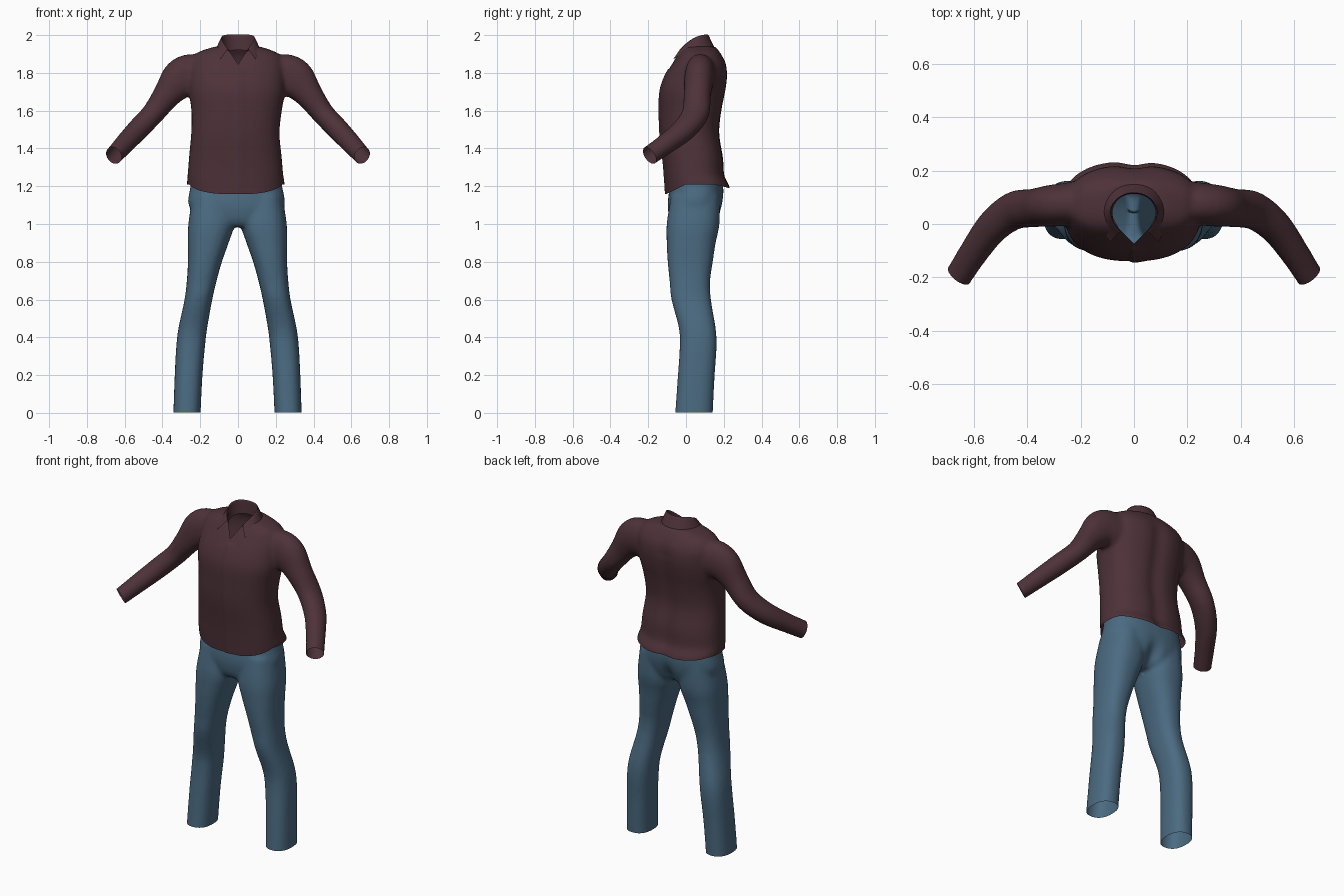
import bpy, bmesh, math
from mathutils import Vector

cube = bpy.data.objects.get("Cube")
if cube:
    bpy.data.objects.remove(cube, do_unlink=True)


def material(name, rgb):
    m = bpy.data.materials.new(name)
    m.use_nodes = True
    m.diffuse_color = (*rgb, 1)
    for node in m.node_tree.nodes:
        if node.type == 'BSDF_PRINCIPLED':
            node.inputs["Base Color"].default_value = (*rgb, 1)
            node.inputs["Roughness"].default_value = 0.9
    return m


MAROON = material("maroon cloth", (0.075, 0.032, 0.040))
DENIM = material("blue denim", (0.070, 0.145, 0.220))


def clamp(t):
    return max(0.0, min(1.0, t))


def bump(t):
    return math.exp(-t * t)


def spline(rows, steps=4):
    """Catmull-Rom interpolation of section rows."""
    pts = [rows[0]] + list(rows) + [rows[-1]]
    out = []
    for p, q, r, s in zip(pts, pts[1:], pts[2:], pts[3:]):
        for k in range(steps):
            t = k / steps
            out.append([b + 0.5 * t * (c - a + t * (2*a - 5*b + 4*c - d + t * (3*(b - c) + d - a)))
                        for a, b, c, d in zip(p, q, r, s)])
    return out + [list(rows[-1])]


def ring(bm, centre, u, v, power=2.4, n=36):
    """Rounded-box section around a centre, with half axes u and v."""
    verts = []
    for i in range(n):
        a = 2 * math.pi * i / n
        c, s = math.cos(a), math.sin(a)
        verts.append(bm.verts.new(centre + u * math.copysign(abs(c) ** (2 / power), c)
                                  + v * math.copysign(abs(s) ** (2 / power), s)))
    return verts


def loft(bm, rings):
    """Closed tube through the rings."""
    for a, b in zip(rings, rings[1:]):
        for i in range(len(a)):
            j = (i + 1) % len(a)
            bm.faces.new((a[i], a[j], b[j], b[i]))
    bm.faces.new(rings[0])
    bm.faces.new(rings[-1])


def upright(bm, rows):
    """Tube from rows of z, x range and y range."""
    loft(bm, [ring(bm, Vector(((x0 + x1) / 2, (y0 + y1) / 2, z)),
                   Vector(((x1 - x0) / 2, 0, 0)), Vector((0, (y1 - y0) / 2, 0)))
              for z, x0, x1, y0, y1 in spline(rows)])


def limb(bm, rows):
    """Tube along a bent path from rows of x, y, z and two radii."""
    rows = spline(rows)
    pts = [Vector(r[:3]) for r in rows]
    rings = []
    for i, r in enumerate(rows):
        t = (pts[min(i + 1, len(pts) - 1)] - pts[max(i - 1, 0)]).normalized()
        u = (Vector((0, 1, 0)) - t * t.y).normalized()
        rings.append(ring(bm, pts[i], u * r[3], t.cross(u) * r[4], 2.1))
    loft(bm, rings)


def make_object(name, bm, mat):
    mesh = bpy.data.meshes.new(name)
    bm.to_mesh(mesh)
    bm.free()
    mesh.materials.clear()
    mesh.materials.append(mat)
    mesh.shade_smooth()
    obj = bpy.data.objects.new(name, mesh)
    bpy.context.collection.objects.link(obj)
    return obj


def fuse(bm, mat):
    """Blend overlapping tubes into one smooth skin and return it as a bmesh."""
    bmesh.ops.recalc_face_normals(bm, faces=bm.faces[:])
    obj = make_object("blend", bm, mat)
    remesh = obj.modifiers.new("remesh", 'REMESH')
    remesh.mode = 'VOXEL'
    remesh.voxel_size = 0.011
    smooth = obj.modifiers.new("smooth", 'SMOOTH')
    smooth.factor = 0.5
    smooth.iterations = 8
    deps = bpy.context.evaluated_depsgraph_get()
    mesh = bpy.data.meshes.new_from_object(obj.evaluated_get(deps))
    out = bmesh.new()
    out.from_mesh(mesh)
    bpy.data.objects.remove(obj, do_unlink=True)
    bpy.data.meshes.remove(mesh)
    return out


def trim(bm, co, no):
    """Open the skin by removing everything past a plane."""
    bmesh.ops.bisect_plane(bm, geom=bm.verts[:] + bm.edges[:] + bm.faces[:],
                           plane_co=co, plane_no=no, clear_outer=True)


# Shirt body and sleeves
bm = bmesh.new()
upright(bm, [(1.08, -.265, .245, -.10, .23), (1.19, -.27, .247, -.107, .237),
             (1.25, -.267, .24, -.112, .207), (1.35, -.26, .232, -.122, .20),
             (1.48, -.248, .22, -.137, .18), (1.60, -.247, .232, -.14, .192),
             (1.70, -.26, .25, -.137, .212), (1.78, -.26, .25, -.112, .222),
             (1.85, -.255, .245, -.072, .214), (1.905, -.22, .21, -.037, .182),
             (1.94, -.12, .115, -.01, .155)])
sleeve = [(.16, .08, 1.785, .085, .10), (.25, .075, 1.785, .08, .115),
          (.31, .068, 1.76, .078, .105), (.375, .06, 1.685, .072, .075),
          (.45, .05, 1.585, .072, .06), (.53, -.01, 1.50, .064, .058),
          (.60, -.105, 1.425, .055, .053), (.655, -.19, 1.365, .052, .048),
          (.69, -.24, 1.33, .052, .048)]
for side in (1, -1):
    limb(bm, [(side * r[0], *r[1:]) for r in sleeve])
bm = fuse(bm, MAROON)

# Open cuffs and hem
for side in (1, -1):
    trim(bm, (side * .657, -.193, 1.363), (side * .55, -.75, -.45))
trim(bm, (0, 0, 1.19), (0, 0, -1))

# Neck opening, cut as a teardrop
half = [(0, -.075), (.055, -.02), (.088, .04), (.08, .09), (.04, .122)]
outline = half + [(-x, y) for x, y in reversed(half[1:])]
planes = []
for (x0, y0), (x1, y1) in zip(outline, outline[1:] + outline[:1]):
    planes.append((Vector((x0, y0, 1.9)), Vector((y1 - y0, x0 - x1, 0)).normalized()))
for co, no in planes:
    near = [f for f in bm.faces if f.calc_center_median().z > 1.77
            and abs(f.calc_center_median().x) < .2]
    geom = set(near)
    for f in near:
        geom.update(f.verts)
        geom.update(f.edges)
    bmesh.ops.bisect_plane(bm, geom=list(geom), plane_co=co, plane_no=no)
hole = [f for f in bm.faces if f.calc_center_median().z > 1.77
        and all((f.calc_center_median() - co).dot(no) < 0 for co, no in planes)]
bmesh.ops.delete(bm, geom=hole, context='FACES')

# Back groove, front placket step and curved hem
for v in bm.verts:
    x, y, z = v.co
    if y > .1 and abs(x) < .2:
        v.co.y -= .014 * bump(x / .05) * clamp((1.9 - z) / .1)
    if y < -.04 and abs(x) < .05 and z < 1.82:
        v.co.y -= .005 * clamp((x + .012) / .006) * clamp((.05 - x) / .04)
    if z < 1.3 and abs(x) < .35:
        drop = .02 - .05 * clamp(-y / .1) - .02 * clamp((y - .15) / .08)
        v.co.z += drop * clamp((1.3 - z) / .11)
make_object("shirt", bm, MAROON)

# Folded collar: stand, top fold and outer edge at each station
stations = [((0, .118, 1.92), (0, .122, 2.005), (0, .16, 1.93)),
            ((.058, .103, 1.92), (.062, .105, 2.008), (.085, .14, 1.925)),
            ((.088, .05, 1.91), (.094, .055, 1.998), (.128, .055, 1.925)),
            ((.072, 0, 1.88), (.08, .005, 1.965), (.118, -.012, 1.905)),
            ((.042, -.035, 1.85), (.052, -.028, 1.93), (.092, -.068, 1.872))]
full = [[(-x, y, z) for x, y, z in s] for s in reversed(stations[1:])] + stations
bm = bmesh.new()
strips = [[bm.verts.new(p) for p in s] for s in full]
for a, b in zip(strips, strips[1:]):
    for k in range(2):
        bm.faces.new((a[k], b[k], b[k + 1], a[k + 1]))
bmesh.ops.recalc_face_normals(bm, faces=bm.faces[:])
fold = bm.edges.layers.float.new("crease_edge")
for a, b in zip(strips, strips[1:]):
    bm.edges.get((a[1], b[1]))[fold] = 0.7
collar = make_object("collar", bm, MAROON)
sub = collar.modifiers.new("round", 'SUBSURF')
sub.levels = sub.render_levels = 3
sub.boundary_smooth = 'PRESERVE_CORNERS'

# Trousers: hips and two legs
bm = bmesh.new()
upright(bm, [(1.32, -.235, .215, -.08, .17), (1.20, -.252, .234, -.087, .197),
             (1.10, -.262, .247, -.097, .192), (1.02, -.20, .19, -.085, .165),
             (.985, -.15, .14, -.06, .12)])
leg = [(1.15, .02, .235, -.08, .18), (1.0, .015, .258, -.102, .177),
       (.90, .045, .26, -.102, .157), (.80, .08, .26, -.097, .142),
       (.70, .108, .266, -.087, .128), (.60, .131, .278, -.077, .132),
       (.45, .158, .31, -.038, .157), (.35, .17, .322, -.033, .162),
       (.20, .183, .33, -.043, .152), (0, .193, .337, -.057, .142),
       (-.06, .193, .337, -.057, .142)]
upright(bm, leg)
upright(bm, [(z, -x1 - .005, -x0 - .005, y0, y1) for z, x0, x1, y0, y1 in leg])
bm = fuse(bm, DENIM)
trim(bm, (0, 0, 0.002), (0, 0, -1))
trim(bm, (0, 0, 1.26), (0, 0, 1))

# Seat crease
for v in bm.verts:
    x, y, z = v.co
    if y > .05:
        v.co.y -= .03 * bump(x / .04) * bump((z - 1.03) / .07)
make_object("trousers", bm, DENIM)
